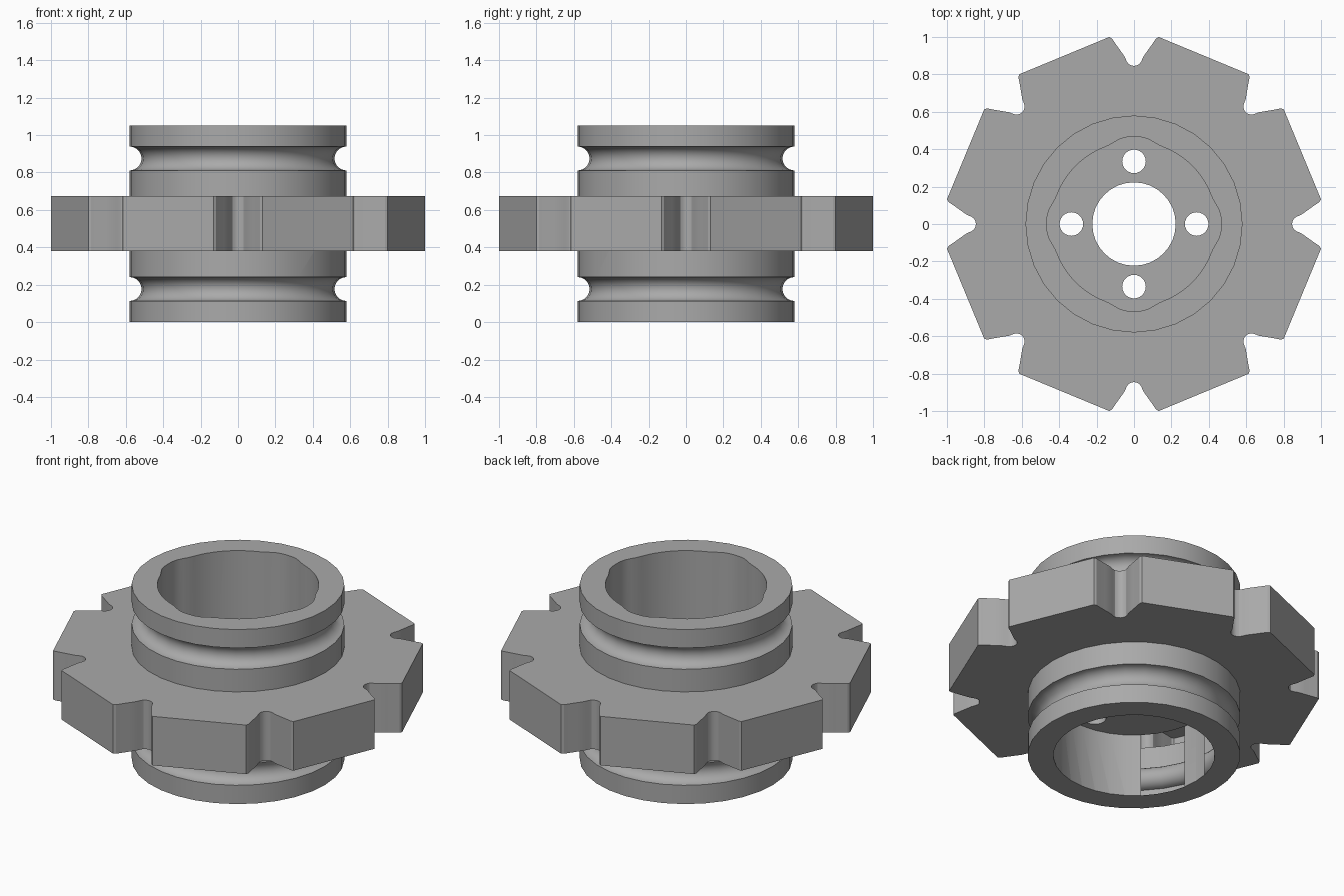
import bpy, bmesh, math
from math import sin, cos, pi, radians

cube = bpy.data.objects.get("Cube")
if cube:
    bpy.data.objects.remove(cube, do_unlink=True)

steel = bpy.data.materials.new("plain_grey")
steel.use_nodes = True
GREY = (0.4, 0.4, 0.4, 1)
steel.diffuse_color = GREY
steel.node_tree.nodes["Principled BSDF"].inputs["Base Color"].default_value = GREY


def finish(name, bm):
    bmesh.ops.recalc_face_normals(bm, faces=bm.faces)
    mesh = bpy.data.meshes.new(name)
    bm.to_mesh(mesh)
    bm.free()
    obj = bpy.data.objects.new(name, mesh)
    bpy.context.collection.objects.link(obj)
    mesh.materials.append(steel)
    return obj


def prism(name, outline, z0, z1):
    """Extrude a closed xy outline from z0 to z1."""
    bm = bmesh.new()
    face = bm.faces.new([bm.verts.new((x, y, z0)) for x, y in outline])
    ext = bmesh.ops.extrude_face_region(bm, geom=[face])
    top = [v for v in ext["geom"] if isinstance(v, bmesh.types.BMVert)]
    bmesh.ops.translate(bm, verts=top, vec=(0, 0, z1 - z0))
    return finish(name, bm)


def lathe(name, profile, steps):
    """Spin an (r, z) profile that starts and ends on the axis."""
    bm = bmesh.new()
    verts = [bm.verts.new((r, 0, z)) for r, z in profile]
    edges = [bm.edges.new(p) for p in zip(verts, verts[1:])]
    bmesh.ops.spin(bm, geom=verts + edges, cent=(0, 0, 0), axis=(0, 0, 1),
                   angle=2 * pi, steps=steps, use_duplicate=False)
    bmesh.ops.remove_doubles(bm, verts=bm.verts, dist=0.0001)
    return finish(name, bm)


def circle(radius, count, cx=0, cy=0):
    return [(cx + radius * cos(2 * pi * i / count),
             cy + radius * sin(2 * pi * i / count)) for i in range(count)]


def combine(target, tool, operation):
    tool.hide_render = True
    mod = target.modifiers.new(operation.lower(), "BOOLEAN")
    mod.operation = operation
    mod.solver = "EXACT"
    mod.object = tool
    bpy.context.view_layer.objects.active = target
    bpy.ops.object.modifier_apply(modifier=mod.name)
    bpy.data.objects.remove(tool, do_unlink=True)


HEIGHT, HUB_R, GROOVE_R = 1.05, 0.58, 0.064
WHEEL_LOW, WHEEL_HIGH, WEB_TOP = 0.38, 0.675, 0.56

# Hub with two round grooves
profile = [(0, 0), (HUB_R, 0)]
for zc in (0.177, 0.875):
    for i in range(13):
        a = pi * i / 12
        profile.append((HUB_R - GROOVE_R * sin(a), zc - GROOVE_R * cos(a)))
profile += [(HUB_R, HEIGHT), (0, HEIGHT)]
body = lathe("notched_wheel_hub", profile, 32)

# Eight-sided wheel with a rounded notch at each corner
half = [(0.132, 1.0), (0.118, 0.992), (0.104, 0.971), (0.075, 0.93),
        (0.05, 0.895), (0.04, 0.872), (0.03, 0.856), (0.016, 0.848)]
notch = half + [(0, 0.845)] + [(-x, y) for x, y in reversed(half)]
outline = []
for k in range(8):
    a = k * pi / 4
    outline += [(x * cos(a) - y * sin(a), x * sin(a) + y * cos(a)) for x, y in notch]
combine(body, prism("wheel", outline, WHEEL_LOW, WHEEL_HIGH), "UNION")

# Round lower bore
combine(body, prism("lower_bore", circle(0.44, 32), -0.1, WHEEL_LOW), "DIFFERENCE")

# Upper bore, widened by four soft lobes
lobed = []
for i in range(80):
    a = 2 * pi * i / 80
    off = abs((a + pi / 4) % (pi / 2) - pi / 4)
    t = min(max((radians(20) - off) / radians(15), 0), 1)
    r = 0.44 + 0.026 * t * t * (3 - 2 * t)
    lobed.append((r * cos(a), r * sin(a)))
combine(body, prism("upper_bore", lobed, WEB_TOP, HEIGHT + 0.1), "DIFFERENCE")

# Centre hole and four bolt holes through the web
combine(body, prism("centre_hole", circle(0.223, 32), 0.2, 0.8), "DIFFERENCE")
for k in range(4):
    a = k * pi / 2
    hole = circle(0.063, 24, 0.335 * cos(a), 0.335 * sin(a))
    combine(body, prism("bolt_hole", hole, 0.2, 0.8), "DIFFERENCE")

# Smooth the curved walls, keep the edges crisp
bpy.ops.object.select_all(action="DESELECT")
body.select_set(True)
bpy.context.view_layer.objects.active = body
bpy.ops.object.shade_smooth_by_angle(angle=radians(25))
